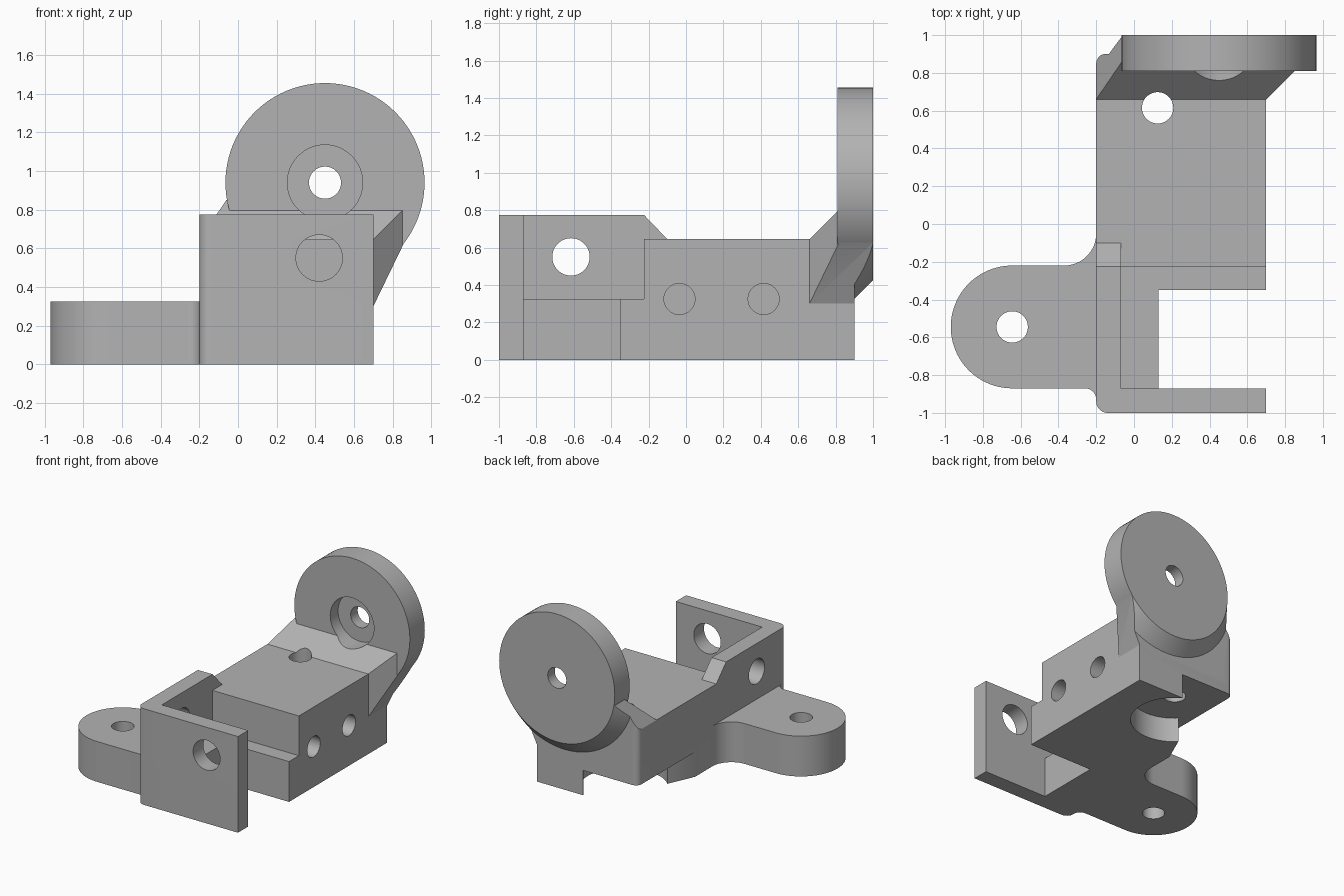
import bpy, bmesh
from math import cos, sin, radians
from mathutils import Vector

cube = bpy.data.objects.get("Cube")
if cube:
    bpy.data.objects.remove(cube)

grey = bpy.data.materials.new("plain grey")
grey.use_nodes = True
colour = (0.45, 0.45, 0.45, 1)
grey.diffuse_color = colour
grey.node_tree.nodes["Principled BSDF"].inputs["Base Color"].default_value = colour


def add_object(name, bm):
    bmesh.ops.recalc_face_normals(bm, faces=bm.faces)
    mesh = bpy.data.meshes.new(name)
    bm.to_mesh(mesh)
    bm.free()
    mesh.materials.append(grey)
    obj = bpy.data.objects.new(name, mesh)
    bpy.context.collection.objects.link(obj)
    return obj


def arc(cx, cy, r, start, end, steps=16):
    angles = [radians(start + (end - start) * i / steps) for i in range(steps + 1)]
    return [(cx + r * cos(a), cy + r * sin(a)) for a in angles]


def place(axis, u, v, w):
    # u, v lie in the profile plane, w runs along the axis
    return {"x": (w, u, v), "y": (u, w, v), "z": (u, v, w)}[axis]


def loft(name, axis, rings, planes=()):
    """Solid through (profile, position) rings, trimmed by planes."""
    bm = bmesh.new()
    loops = [[bm.verts.new(place(axis, u, v, w)) for u, v in outline]
             for outline, w in rings]
    for a, b in zip(loops, loops[1:]):
        for i in range(len(a)):
            j = (i + 1) % len(a)
            bm.faces.new((a[i], a[j], b[j], b[i]))
    bm.faces.new(loops[0])
    bm.faces.new(loops[-1])
    for point, normal in planes:
        geom = bm.verts[:] + bm.edges[:] + bm.faces[:]
        bmesh.ops.bisect_plane(bm, geom=geom, plane_co=Vector(point),
                               plane_no=Vector(normal), clear_outer=True)
        open_edges = [e for e in bm.edges if e.is_boundary]
        bmesh.ops.holes_fill(bm, edges=open_edges)
    return add_object(name, bm)


def prism(name, axis, outline, low, high, planes=()):
    return loft(name, axis, [(outline, low), (outline, high)], planes)


def round_solid(name, axis, u, v, rings, steps=96):
    return loft(name, axis, [(arc(u, v, r, 0, 360, steps)[:-1], w) for w, r in rings])


def rect(u0, v0, u1, v1):
    return [(u0, v0), (u1, v0), (u1, v1), (u0, v1)]


def combine(target, other, operation):
    mod = target.modifiers.new(other.name, "BOOLEAN")
    mod.operation = operation
    mod.solver = "EXACT"
    mod.object = other
    bpy.ops.object.select_all(action="DESELECT")
    bpy.context.view_layer.objects.active = target
    target.select_set(True)
    bpy.ops.object.modifier_apply(modifier=mod.name)
    bpy.data.objects.remove(other)


# Base slab with the mounting ear and its fillets
outline = (arc(-0.37, -0.05, 0.17, 0, -90)
           + arc(-0.645, -0.545, 0.325, 90, 270, 48)
           + arc(-0.26, -0.93, 0.06, 90, 0, 8)
           + arc(-0.14, -0.94, 0.06, 180, 270, 8)
           + [(0.7, -1), (0.7, -0.87), (0.13, -0.87), (0.13, -0.35),
              (0.7, -0.35), (0.7, 0.9), (-0.2, 0.9)])
body = prism("bracket_body", "z", outline, 0, 0.325)

# Raised block, front plate and left wall with its sloping end
block = prism("block", "z", rect(-0.2, -0.225, 0.7, 0.9), 0.25, 0.645)
plate = prism("front_plate", "z", arc(-0.14, -0.94, 0.06, 180, 270, 8)
              + [(0.7, -1), (0.7, -0.87), (-0.2, -0.87)], 0.2, 0.775)
wall = prism("left_wall", "x", [(-0.92, 0.2), (-0.1, 0.2), (-0.1, 0.645),
             (-0.225, 0.775), (-0.92, 0.775)], -0.2, -0.07)

# Sloped support under the disc, with a conical back
DISC = (0.45, 0.94)
support = prism("support", "y", [(-0.1, 0.3), (0.7, 0.3), (0.86, 0.63), (0.86, 0.85),
                (-0.06, 0.85), (-0.2, 0.645), (-0.1, 0.645)], 0.6, 1.05,
                [((0, 0.66, 0.645), (0, -1, 1)), ((0.7, 0.66, 0), (1, -1, 0))])
cone = round_solid("support_cone", "y", *DISC,
                   [(0.5, 2), (0.9, 2), (0.9, 0.615), (1, 0.515)])
combine(support, cone, "INTERSECT")
disc = round_solid("disc", "y", *DISC, [(0.81, 0.515), (1, 0.515)])

for part in (block, plate, wall, support, disc):
    combine(body, part, "UNION")

# Rounded back left corner
corner = prism("corner_cut", "z", arc(-0.15, 0.85, 0.05, 180, 90, 8)
               + [(-0.15, 1.1), (-0.3, 1.1), (-0.3, 0.85)], -0.1, 0.8)
combine(body, corner, "DIFFERENCE")

# Recess under the back left corner
recess = prism("recess_cut", "z", arc(0.125, 0.615, 0.325, 225, 420, 48)
               + [(0.28, 1.1), (-0.3, 1.1), (-0.3, 0.17), (-0.2, 0.17)], -0.1, 0.2)
combine(body, recess, "DIFFERENCE")

# Drilled holes: axis, centre, radius, start, end
holes = [
    ("z", -0.645, -0.545, 0.083, -0.1, 0.5),
    ("z", 0.125, 0.615, 0.083, -0.1, 0.9),
    ("x", -0.615, 0.55, 0.1, -0.4, 0.1),
    ("y", 0.42, 0.55, 0.12, -1.1, -0.8),
    ("x", -0.035, 0.325, 0.083, 0.3, 0.9),
    ("x", 0.415, 0.325, 0.083, 0.3, 0.9),
    ("y", *DISC, 0.195, 0.6, 0.91),
    ("y", *DISC, 0.083, 0.7, 1.1),
]
for axis, u, v, r, low, high in holes:
    drill = round_solid("drill", axis, u, v, [(low, r), (high, r)], 48)
    combine(body, drill, "DIFFERENCE")

# Smooth curved walls, keep edges sharp
bpy.ops.object.select_all(action="DESELECT")
body.select_set(True)
bpy.context.view_layer.objects.active = body
bpy.ops.object.shade_smooth_by_angle(angle=radians(25))
